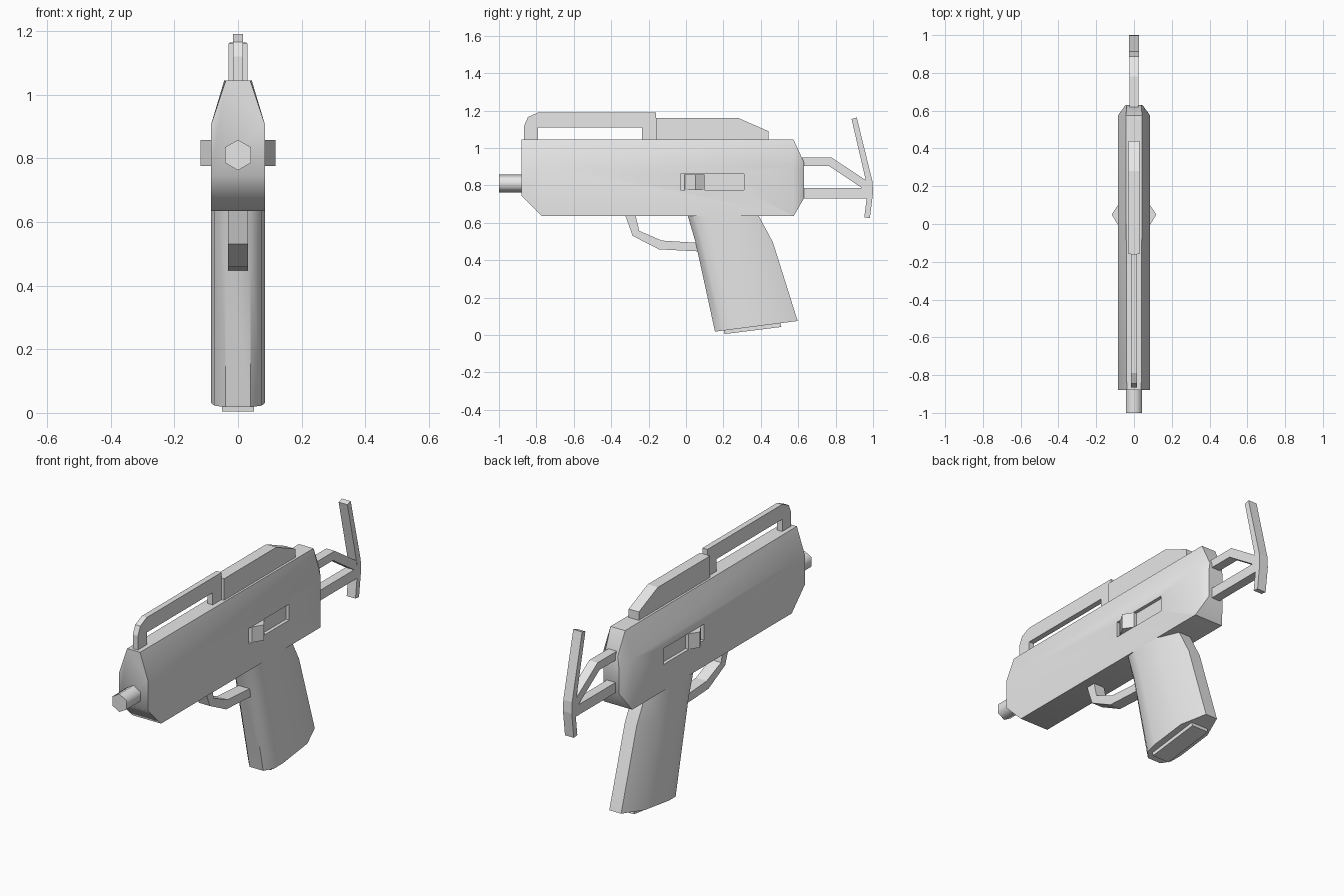
import bpy, bmesh, math
from mathutils import Vector

if "Cube" in bpy.data.objects:
    bpy.data.objects.remove(bpy.data.objects["Cube"])

grey = bpy.data.materials.new("light_grey")
grey.diffuse_color = (0.8, 0.8, 0.8, 1)
grey.use_nodes = True
grey.node_tree.nodes["Principled BSDF"].inputs["Base Color"].default_value = grey.diffuse_color


def finish(name, bm, smooth=None):
    """Turn a bmesh into a named grey object."""
    bmesh.ops.recalc_face_normals(bm, faces=bm.faces)
    me = bpy.data.meshes.new(name)
    bm.to_mesh(me)
    bm.free()
    me.materials.append(grey)
    ob = bpy.data.objects.new(name, me)
    bpy.context.collection.objects.link(ob)
    if smooth:
        bpy.ops.object.select_all(action='DESELECT')
        bpy.context.view_layer.objects.active = ob
        ob.select_set(True)
        bpy.ops.object.shade_smooth_by_angle(angle=math.radians(smooth))
    return ob


def loft(name, rings, smooth=None):
    """Skin equal-length rings of points and cap both ends."""
    bm = bmesh.new()
    vs = [[bm.verts.new(p) for p in r] for r in rings]
    n = len(vs[0])
    for a, b in zip(vs, vs[1:]):
        for i in range(n):
            j = (i + 1) % n
            bm.faces.new((a[i], a[j], b[j], b[i]))
    bm.faces.new(vs[0])
    bm.faces.new(vs[-1])
    return finish(name, bm, smooth)


def plate(name, outline, half, smooth=None):
    """Extrude a side outline (y, z) symmetrically across x."""
    return loft(name, [[(x, y, z) for y, z in outline] for x in (-half, half)], smooth)


# Receiver: tapered cross-section, chamfered nose, rounded rear
def section(y, bottom, shoulder, top, wide, narrow):
    half = [(wide, bottom), (wide, shoulder), (narrow, top)]
    return [(x, y, z) for x, z in half] + [(-x, y, z) for x, z in reversed(half)]


receiver = loft("receiver", [
    section(-0.88, 0.745, 0.905, 1.045, 0.085, 0.038),
    section(-0.77, 0.635, 0.905, 1.045, 0.085, 0.039),
    section(0.575, 0.635, 0.905, 1.045, 0.085, 0.043),
    section(0.63, 0.73, 0.87, 0.925, 0.045, 0.038)], 50)

# Slots and wedge-shaped bolt handles on both sides
for side, label in ((-1, "left"), (1, "right")):
    bm = bmesh.new()
    bmesh.ops.create_cube(bm, size=1)
    for v in bm.verts:
        v.co = Vector((v.co.x * 0.04 + side * 0.087, v.co.y * 0.34 + 0.14,
                       v.co.z * 0.085 + 0.8175))
    cutter = finish(label + "_slot_cutter", bm)
    cutter.hide_render = True
    cutter.hide_viewport = True
    cut = receiver.modifiers.new(label + "_slot", 'BOOLEAN')
    cut.operation = 'DIFFERENCE'
    cut.solver = 'EXACT'
    cut.object = cutter
    wedge = [(0.06, -0.01), (0.085, -0.005), (0.118, 0.05), (0.085, 0.1), (0.06, 0.1)]
    loft(label + "_bolt_handle",
         [[(side * x, y, z) for x, y in wedge] for z in (0.775, 0.858)])

# Barrel: hexagonal rod
loft("barrel", [[(0.048 * math.sin(math.tau * i / 6), y,
                  0.81 + 0.048 * math.cos(math.tau * i / 6)) for i in range(6)]
                for y in (-1.0, -0.85)], 65)


# Grip: raked block with chamfered front and back corners
def grip_ring(front, back):
    (fy, fz), (by, bz) = front, back
    half = [(0.04, 0.0), (0.075, 0.09), (0.085, 0.24), (0.085, 0.7), (0.035, 1.0)]
    pts = [(x, fy + (by - fy) * t, fz + (bz - fz) * t) for x, t in half]
    return pts + [(-x, y, z) for x, y, z in reversed(pts)]


loft("grip", [
    grip_ring((0.01, 0.635), (0.39, 0.635)),
    grip_ring((0.05, 0.50), (0.465, 0.495)),
    grip_ring((0.155, 0.018), (0.597, 0.075))], 45)

# Magazine base under the grip
plate("magazine_base", [(0.205, 0.005), (0.51, 0.043), (0.50, 0.09), (0.20, 0.05)], 0.05)

# Trigger guard
plate("trigger_guard", [(-0.325, 0.64), (-0.285, 0.53), (-0.145, 0.458), (0.07, 0.447),
                        (0.07, 0.492), (-0.13, 0.505), (-0.25, 0.557), (-0.27, 0.64)], 0.032)

# Carry rail and rear sight block
plate("top_rail", [(-0.865, 1.04), (-0.865, 1.12), (-0.845, 1.165), (-0.79, 1.19),
                   (-0.16, 1.19), (-0.16, 1.04), (-0.235, 1.04), (-0.235, 1.11),
                   (-0.79, 1.11), (-0.79, 1.04)], 0.015)
plate("sight_block", [(-0.16, 1.04), (-0.16, 1.16), (0.28, 1.16), (0.44, 1.09),
                      (0.44, 1.04)], 0.03)

# Wire stock: two struts and a bent butt plate
plate("stock_upper_strut", [(0.6, 0.948), (0.78, 0.948), (0.98, 0.815), (0.965, 0.77),
                            (0.765, 0.903), (0.6, 0.903)], 0.025)
plate("stock_lower_strut", [(0.6, 0.73), (0.97, 0.73), (0.97, 0.785), (0.6, 0.785)], 0.025)
plate("butt_plate", [(0.885, 1.155), (0.913, 1.163), (0.997, 0.82), (1.0, 0.76),
                     (0.983, 0.625), (0.953, 0.628), (0.967, 0.74), (0.965, 0.81)], 0.026)
